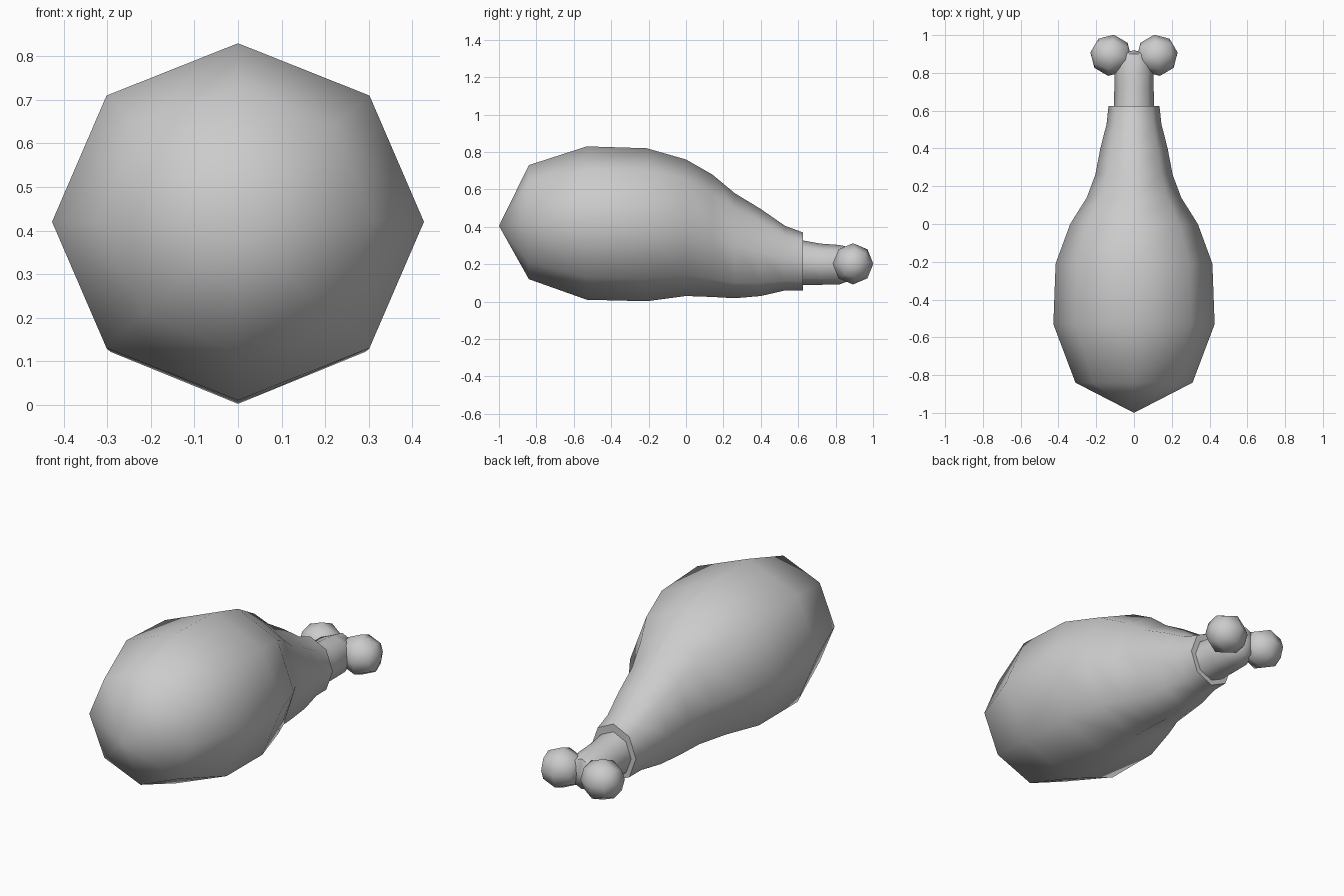
import bpy, bmesh, math
from mathutils import Matrix

if "Cube" in bpy.data.objects:
    bpy.data.objects.remove(bpy.data.objects["Cube"])

SIDES = 8


def finish(name, bm):
    bmesh.ops.recalc_face_normals(bm, faces=bm.faces)
    me = bpy.data.meshes.new(name)
    bm.to_mesh(me)
    bm.free()
    ob = bpy.data.objects.new(name, me)
    bpy.context.collection.objects.link(ob)
    bpy.ops.object.select_all(action='DESELECT')
    ob.select_set(True)
    bpy.context.view_layer.objects.active = ob
    bpy.ops.object.shade_smooth_by_angle(angle=math.radians(60))
    return ob


def loft(name, rings, tip_start=None, tip_end=None):
    """Skin rings of (y, half width, bottom z, top z) along y."""
    bm = bmesh.new()
    loops = []
    for y, w, lo, hi in rings:
        loop = []
        for i in range(SIDES):
            a = 2 * math.pi * i / SIDES
            loop.append(bm.verts.new((w * math.sin(a), y,
                                      (lo + hi) / 2 + (hi - lo) / 2 * math.cos(a))))
        loops.append(loop)
    for a, b in zip(loops, loops[1:]):
        for i in range(SIDES):
            j = (i + 1) % SIDES
            bm.faces.new((a[i], a[j], b[j], b[i]))
    for loop, tip in ((loops[0], tip_start), (loops[-1], tip_end)):
        if tip:
            v = bm.verts.new(tip)
            for i in range(SIDES):
                bm.faces.new((loop[i], loop[(i + 1) % SIDES], v))
        else:
            bm.faces.new(loop)
    return finish(name, bm)


# meat: rounded faceted bulb tapering to a flat cuff
loft("meat", [
    (-0.84, 0.31, 0.12, 0.73),
    (-0.53, 0.427, 0.01, 0.83),
    (-0.21, 0.415, 0.002, 0.82),
    (0.00, 0.338, 0.03, 0.76),
    (0.14, 0.25, 0.025, 0.68),
    (0.26, 0.205, 0.018, 0.58),
    (0.40, 0.178, 0.03, 0.495),
    (0.53, 0.145, 0.06, 0.405),
    (0.625, 0.135, 0.06, 0.37),
], tip_start=(0, -1.0, 0.405))

# bone shaft, ending in the notch between the knuckles
loft("bone_shaft", [
    (0.58, 0.108, 0.09, 0.335),
    (0.72, 0.104, 0.09, 0.31),
    (0.82, 0.104, 0.092, 0.303),
    (0.90, 0.075, 0.12, 0.285),
], tip_end=(0, 0.92, 0.203))

# bone knuckles, mirrored left and right
for side, label in ((-1, "left"), (1, "right")):
    bm = bmesh.new()
    m = (Matrix.Translation((side * 0.122, 0.893, 0.202))
         @ Matrix.Rotation(side * math.radians(8), 4, 'Z')
         @ Matrix.Rotation(math.radians(90), 4, 'Y'))
    bmesh.ops.create_uvsphere(bm, u_segments=8, v_segments=4, radius=0.11, matrix=m)
    finish("bone_knuckle_" + label, bm)
